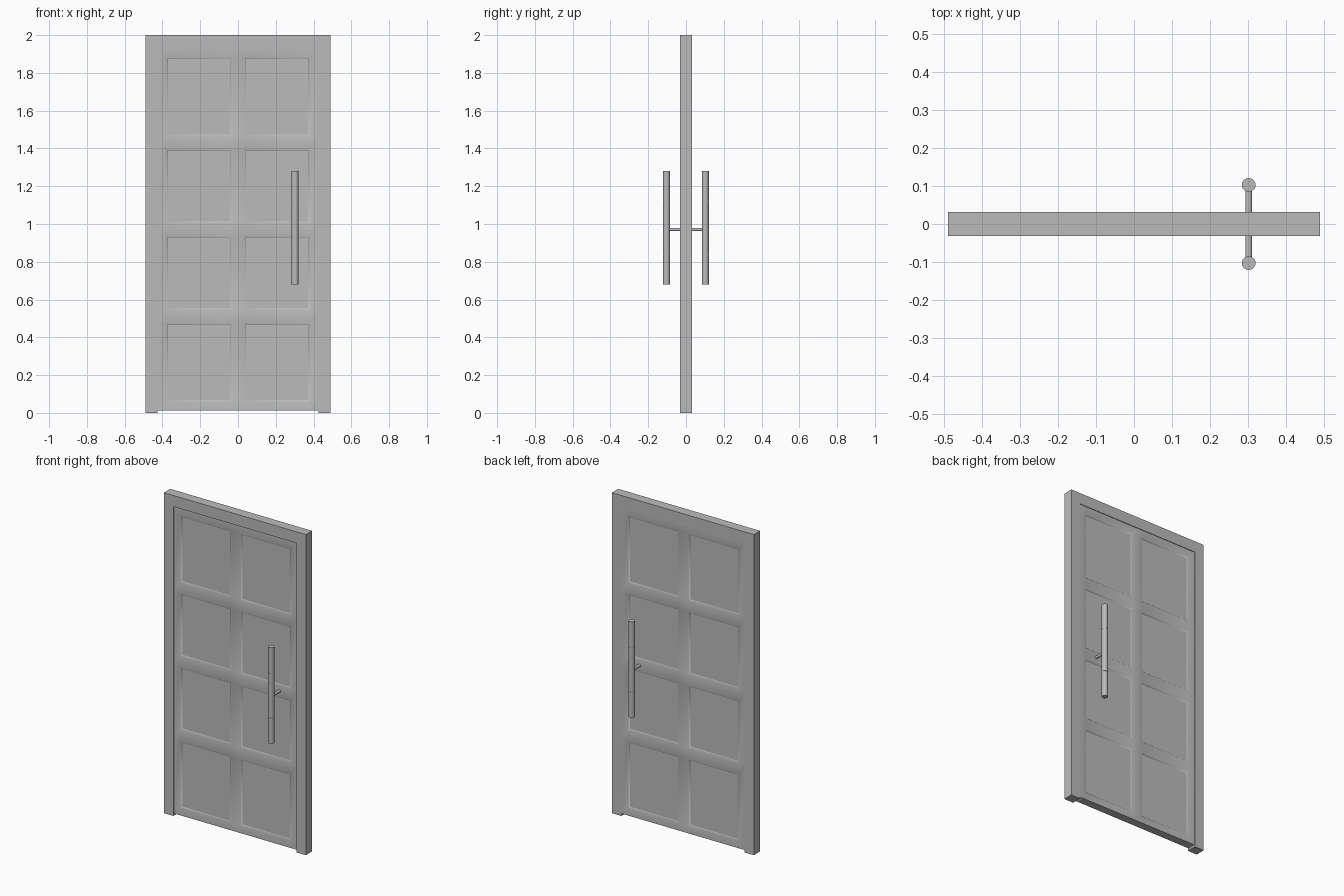
import bpy
import bmesh
from mathutils import Matrix, Vector

cube = bpy.data.objects.get("Cube")
if cube:
    bpy.data.objects.remove(cube, do_unlink=True)

grey = bpy.data.materials.new("plain grey")
grey.use_nodes = True
colour = (0.5, 0.5, 0.5, 1)
grey.diffuse_color = colour
grey.node_tree.nodes["Principled BSDF"].inputs["Base Color"].default_value = colour


def finish(name, bm):
    """Turn a bmesh into a named, coloured object."""
    mesh = bpy.data.meshes.new(name)
    bm.to_mesh(mesh)
    bm.free()
    mesh.materials.append(grey)
    obj = bpy.data.objects.new(name, mesh)
    bpy.context.collection.objects.link(obj)
    return obj


# Door frame: an upside-down U profile, extruded through the wall
W, H, D = 0.49, 2.0, 0.031
IN_W, IN_H = 0.425, 1.93
bm = bmesh.new()
profile = [(-W, 0), (-IN_W, 0), (-IN_W, IN_H), (IN_W, IN_H),
           (IN_W, 0), (W, 0), (W, H), (-W, H)]
face = bm.faces.new([bm.verts.new((x, -D, z)) for x, z in profile])
ext = bmesh.ops.extrude_face_region(bm, geom=[face])
bmesh.ops.translate(bm, vec=(0, 2 * D, 0),
                    verts=[v for v in ext["geom"] if isinstance(v, bmesh.types.BMVert)])
bmesh.ops.recalc_face_normals(bm, faces=bm.faces)
finish("door_frame", bm)

# Door leaf: a grid on each side with sunken, bevelled panels
XS = [-IN_W, -0.381, -0.034, 0.034, 0.381, IN_W]
ZS = [0.013, 0.058, 0.475, 0.545, 0.935, 1.005, 1.396, 1.464, 1.882, IN_H]
bm = bmesh.new()
panels = []
for y, front in ((-0.024, True), (0.027, False)):
    grid = [[bm.verts.new((x, y, z)) for x in XS] for z in ZS]
    for r in range(len(ZS) - 1):
        for c in range(len(XS) - 1):
            quad = [grid[r][c], grid[r][c + 1], grid[r + 1][c + 1], grid[r + 1][c]]
            f = bm.faces.new(quad if front else quad[::-1])
            if r % 2 and c % 2:
                panels.append(f)
bm.normal_update()
rim = [e for e in bm.edges if e.is_boundary]
bmesh.ops.bridge_loops(bm, edges=rim)
bmesh.ops.inset_individual(bm, faces=panels, thickness=0.013, depth=-0.008)
bmesh.ops.recalc_face_normals(bm, faces=bm.faces)
for f in bm.faces:
    f.smooth = True
for e in rim + [e for f in panels for e in f.edges]:
    e.smooth = False
finish("door_leaf", bm)


def rod(bm, start, end, radius, sides=24):
    start, end = Vector(start), Vector(end)
    axis = end - start
    turn = axis.to_track_quat("Z", "Y").to_matrix().to_4x4()
    bmesh.ops.create_cone(bm, cap_ends=True, segments=sides, radius1=radius,
                          radius2=radius, depth=axis.length,
                          matrix=Matrix.Translation((start + end) / 2) @ turn)


# Pull handles: a bar with two thin seams, on one stem, on both sides
HX, HY, R = 0.302, 0.103, 0.018
for side, label in ((-1, "front"), (1, "back")):
    y = side * HY
    bm = bmesh.new()
    seams = [0.84, 1.12]
    stops = [0.68] + seams + [1.28]
    gap = 0.001
    for low, high in zip(stops, stops[1:]):
        rod(bm, (HX, y, low + gap * (low in seams)),
            (HX, y, high - gap * (high in seams)), R)
    for z in seams:
        rod(bm, (HX, y, z - 2 * gap), (HX, y, z + 2 * gap), R * 0.93)
    bar = finish(label + "_handle_bar", bm)
    bm = bmesh.new()
    rod(bm, (HX, side * 0.015, 0.971), (HX, y, 0.971), 0.009, 16)
    stem = finish(label + "_handle_stem", bm)
    for obj in (bar, stem):
        bpy.ops.object.select_all(action="DESELECT")
        obj.select_set(True)
        bpy.context.view_layer.objects.active = obj
        bpy.ops.object.shade_smooth_by_angle()
